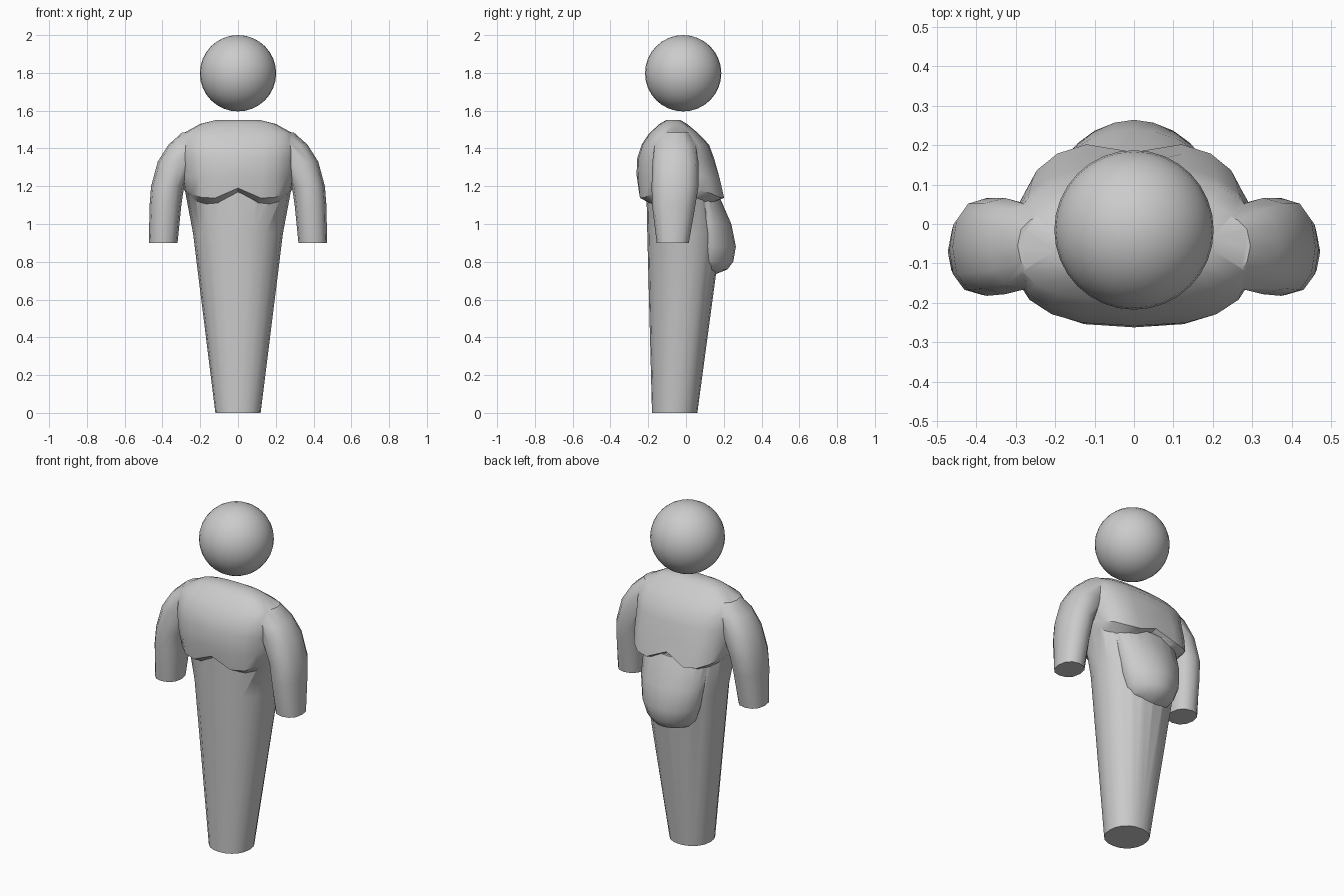
import bpy, bmesh, math

if "Cube" in bpy.data.objects:
    bpy.data.objects.remove(bpy.data.objects["Cube"])


def loft(name, rings, p=2.0, n=20, lobes=False):
    """Stack of rounded rings: (z, x_min, x_max, y_min, y_max[, dip])."""
    bm = bmesh.new()
    loops = []
    for z, x0, x1, y0, y1, *dip in rings:
        loop = []
        for i in range(n):
            a = 2 * math.pi * i / n
            c, s = math.cos(a), math.sin(a)
            x = (x0 + x1) / 2 + (x1 - x0) / 2 * math.copysign(abs(c) ** (2 / p), c)
            y = (y0 + y1) / 2 + (y1 - y0) / 2 * math.copysign(abs(s) ** (2 / p), s)
            zz = z
            if dip:
                zz -= dip[0] * math.sin(math.pi * min(1, abs(x) / 0.3))
                if y > 0:
                    y -= 0.03 * math.exp(-(x / 0.07) ** 2)
            loop.append(bm.verts.new((x, y, zz)))
        loops.append(loop)
    for a, b in zip(loops, loops[1:]):
        for i in range(n):
            j = (i + 1) % n
            bm.faces.new((a[i], a[j], b[j], b[i]))
    bm.faces.new(loops[0][::-1])
    bm.faces.new(loops[-1])
    bmesh.ops.recalc_face_normals(bm, faces=bm.faces)
    me = bpy.data.meshes.new(name)
    bm.to_mesh(me)
    bm.free()
    ob = bpy.data.objects.new(name, me)
    bpy.context.collection.objects.link(ob)
    return ob


def smooth(ob, deg):
    bpy.ops.object.select_all(action='DESELECT')
    ob.select_set(True)
    bpy.context.view_layer.objects.active = ob
    bpy.ops.object.shade_smooth_by_angle(angle=math.radians(deg))


# Tapered lower body
body = loft("body", [
    (0, -.12, .12, -.18, .06),
    (.95, -.238, .238, -.205, .188),
    (1.2, -.285, .285, -.21, .15),
    (1.3, -.25, .25, -.2, .1)], p=2.15)

# Chest and upper back with overhanging lower edge
chest = loft("chest", [
    (1.165, -.25, .25, -.2, .14, .06),
    (1.19, -.288, .288, -.252, .212, .055),
    (1.26, -.30, .30, -.262, .188, .02),
    (1.35, -.31, .31, -.258, .148),
    (1.42, -.315, .315, -.235, .122),
    (1.48, -.29, .29, -.195, .065),
    (1.53, -.2, .2, -.14, .005),
    (1.55, -.12, .12, -.105, -.03)], p=2.7)

# Rounded belly
belly = loft("belly", [
    (.73, -.07, .07, 0, .145),
    (.76, -.12, .12, 0, .22),
    (.80, -.15, .15, 0, .25),
    (.88, -.18, .18, 0, .264),
    (1.0, -.20, .20, 0, .24),
    (1.16, -.21, .21, 0, .17)], p=1.8)

# Arms curving in to the shoulders
arm_rings = [
    (.90, .32, .472, -.155, .015),
    (1.1, .30, .468, -.18, .05),
    (1.2, .285, .46, -.182, .066),
    (1.33, .23, .425, -.178, .066),
    (1.42, .18, .368, -.165, .05),
    (1.485, .15, .295, -.13, .02)]
arms = []
for side, s in (("left", -1), ("right", 1)):
    rings = [(z, min(s * a, s * b), max(s * a, s * b), c, d)
             for z, a, b, c, d in arm_rings]
    arms.append(loft(side + "_arm", rings, p=2.3, n=12))

# Fuse everything into the body
for part in [chest, belly] + arms:
    mod = body.modifiers.new("join", 'BOOLEAN')
    mod.operation = 'UNION'
    mod.solver = 'EXACT'
    mod.object = part
    bpy.context.view_layer.objects.active = body
    bpy.ops.object.modifier_apply(modifier=mod.name)
    bpy.data.objects.remove(part)
smooth(body, 40)

# Floating head
bpy.ops.mesh.primitive_uv_sphere_add(segments=32, ring_count=16, radius=.202,
                                     location=(0, -.015, 1.798))
head = bpy.context.object
head.name = "head"
smooth(head, 40)
